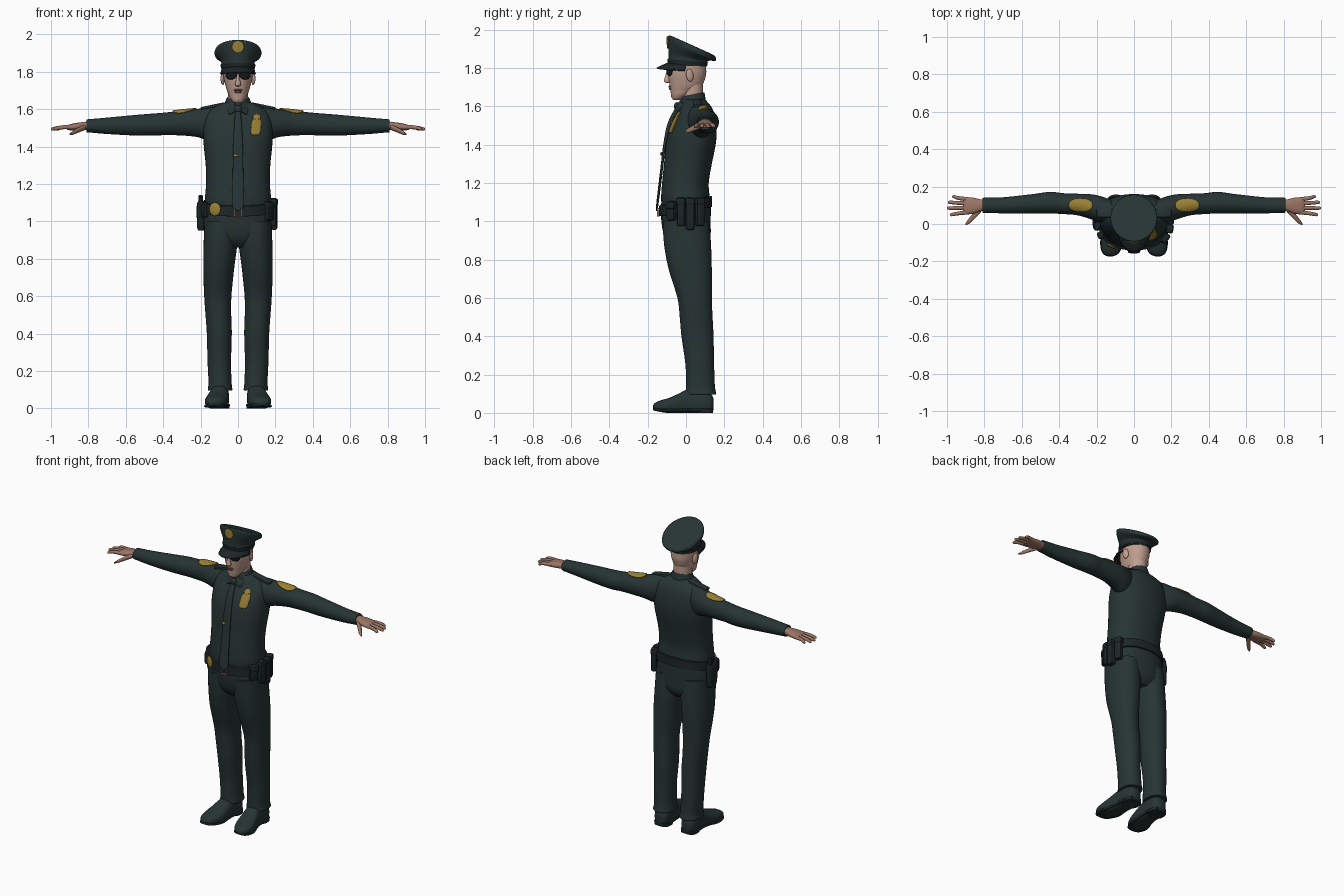
import bpy, bmesh, math
from mathutils import Vector, Matrix
from mathutils.bvhtree import BVHTree


def mat(name, r, g, b):
    m = bpy.data.materials.new(name)
    m.diffuse_color = (r, g, b, 1)
    return m


CLOTH = mat("dark green cloth", 0.020, 0.035, 0.034)
LEATHER = mat("black leather", 0.012, 0.019, 0.020)
FACE = mat("pale skin", 0.52, 0.34, 0.27)
HAND = mat("tan skin", 0.33, 0.18, 0.13)
GOLD = mat("gold", 0.33, 0.22, 0.035)
BLACK = mat("black glass", 0.008, 0.010, 0.011)
LIP = mat("lip", 0.22, 0.10, 0.085)
BUCKLE = mat("copper buckle", 0.36, 0.20, 0.15)


def finish(name, bm, material):
    bmesh.ops.recalc_face_normals(bm, faces=bm.faces)
    me = bpy.data.meshes.new(name)
    bm.to_mesh(me)
    bm.free()
    me.materials.append(material)
    ob = bpy.data.objects.new(name, me)
    bpy.context.collection.objects.link(ob)
    return ob


def spline(rows, sub):
    """Catmull-Rom rows in between the given ones."""
    out = []
    for i in range(len(rows) - 1):
        p0, p1, p2, p3 = (rows[max(0, min(len(rows) - 1, i + k))] for k in (-1, 0, 1, 2))
        for j in range(sub):
            t = j / sub
            out.append([0.5 * (2 * b + (c - a) * t + (2 * a - 5 * b + 4 * c - d) * t * t
                               + (3 * b - a - 3 * c + d) * t ** 3) for a, b, c, d in zip(p0, p1, p2, p3)])
    return out + [list(rows[-1])]


def loft(name, rows, material, axis='z', n=36, e=1.0, sub=5, s=1):
    """Rows: position on axis, centre a, centre b, radius a, radius b, (slope of ring along y)."""
    rows = [tuple(r) + (0,) * (6 - len(r)) for r in rows]
    if sub > 1:
        rows = spline(rows, sub)
    bm = bmesh.new()
    rings = []
    for t, ca, cb, ra, rb, k in rows:
        ring = []
        for i in range(n):
            a = 2 * math.pi * (i + 0.5) / n
            c, d = math.cos(a), math.sin(a)
            u = max(ra, .0005) * math.copysign(abs(c) ** e, c)
            v = max(rb, .0005) * math.copysign(abs(d) ** e, d)
            p = {'z': (ca + u, cb + v, t + k * v), 'x': (t, ca + u, cb + v), 'y': (ca + u, t, cb + v)}[axis]
            ring.append(bm.verts.new((p[0] * s, p[1], max(0, p[2]))))
        rings.append(ring)
    for r0, r1 in zip(rings, rings[1:]):
        for i in range(n):
            bm.faces.new((r0[i], r0[(i + 1) % n], r1[(i + 1) % n], r1[i]))
    bm.faces.new(rings[0])
    bm.faces.new(rings[-1])
    return finish(name, bm, material)


def place(bm, loc, size, rot):
    m = Matrix.Rotation(rot[2], 4, 'Z') @ Matrix.Rotation(rot[1], 4, 'Y') @ Matrix.Rotation(rot[0], 4, 'X')
    bmesh.ops.transform(bm, matrix=Matrix.Translation(loc) @ m, verts=bm.verts)


def box(name, loc, size, material, rot=(0, 0, 0), bevel=.004):
    bm = bmesh.new()
    bmesh.ops.create_cube(bm, size=1)
    bmesh.ops.scale(bm, vec=size, verts=bm.verts)
    bmesh.ops.bevel(bm, geom=bm.edges[:], offset=min(bevel, min(size) * .4), segments=2, profile=.5, affect='EDGES')
    place(bm, loc, size, rot)
    return finish(name, bm, material)


def ball(name, loc, size, material, rot=(0, 0, 0)):
    bm = bmesh.new()
    bmesh.ops.create_uvsphere(bm, u_segments=20, v_segments=12, radius=1)
    bmesh.ops.scale(bm, vec=size, verts=bm.verts)
    place(bm, loc, size, rot)
    return finish(name, bm, material)


def decal(name, target, origin, u, v, direction, e=1.0, lift=.004):
    """Thin plate projected on to the target's surface."""
    me = target.data
    tree = BVHTree.FromPolygons([w.co.copy() for w in me.vertices], [list(p.vertices) for p in me.polygons])
    o, u, v, d = Vector(origin), Vector(u), Vector(v), Vector(direction)
    bm = bmesh.new()
    rings = []
    for k in range(1, 7):
        ring = []
        for i in range(32):
            a = 2 * math.pi * (i + .5) / 32
            c, q = math.cos(a), math.sin(a)
            p = o + (u * math.copysign(abs(c) ** e, c) + v * math.copysign(abs(q) ** e, q)) * k / 6
            hit = tree.ray_cast(p, d)[0]
            ring.append(bm.verts.new((hit if hit else p + d * .4) - d * lift))
        rings.append(ring)
    bm.faces.new(rings[0])
    for r0, r1 in zip(rings, rings[1:]):
        for i in range(32):
            bm.faces.new((r0[i], r0[(i + 1) % 32], r1[(i + 1) % 32], r1[i]))
    ob = finish(name, bm, GOLD)
    sol = ob.modifiers.new("thickness", 'SOLIDIFY')
    sol.thickness, sol.offset = .006, 0
    return ob


# shirt, collar and trousers
torso = loft("shirt", [(1.06, 0, 0, .172, .125), (1.12, 0, -.003, .177, .127), (1.2, 0, -.003, .171, .122),
                       (1.3, 0, .01, .173, .125), (1.4, 0, .025, .183, .13), (1.47, 0, .035, .186, .125),
                       (1.54, 0, .045, .18, .107), (1.59, 0, .052, .155, .085), (1.625, 0, .045, .1, .065),
                       (1.64, 0, .04, .06, .055)], CLOTH, n=48, e=.88)
loft("collar", [(1.59, 0, .032, .082, .076, .15), (1.625, 0, .035, .073, .068, .17),
                (1.66, 0, .036, .06, .06, .2), (1.655, 0, .036, .055, .056, .2)], CLOTH)
loft("hips", [(.86, 0, .012, .1, .08), (.91, 0, .008, .165, .118), (1.0, 0, 0, .184, .129),
              (1.09, 0, 0, .177, .13)], CLOTH, n=48, e=.9)

for s, side in ((1, "left"), (-1, "right")):
    # trouser leg and shoe
    loft(side + "_leg", [(.095, .096, .078, .06, .074), (.1, .096, .078, .066, .08), (.14, .096, .075, .062, .076),
                         (.25, .1, .072, .063, .075), (.4, .1, .06, .067, .084), (.5, .105, .053, .069, .086),
                         (.6, .108, .045, .073, .09), (.75, .103, .022, .083, .113), (.88, .094, .008, .09, .123),
                         (1.0, .092, 0, .088, .122)], CLOTH, e=.92, s=s)
    loft(side + "_shoe", [(-.172, .127, .03, .012, .01), (-.16, .125, .033, .036, .02), (-.135, .122, .035, .052, .03),
                          (-.09, .115, .038, .061, .04), (-.04, .107, .045, .058, .055), (.01, .1, .055, .052, .068),
                          (.09, .098, .055, .05, .07), (.13, .097, .05, .04, .05), (.143, .097, .045, .02, .03)],
         CLOTH, axis='y', e=.8, s=s)
    loft(side + "_sole", [(-.173, .127, .022, .014, .006), (-.16, .125, .018, .04, .008), (-.13, .122, .014, .056, .008),
                          (-.08, .114, .012, .065, .009), (.0, .102, .016, .053, .009), (.09, .098, .016, .054, .01),
                          (.14, .097, .016, .036, .01)], LEATHER, axis='y', e=.5, s=s)
    loft(side + "_heel", [(0, .097, .095, .052, .046), (.02, .097, .095, .052, .048)], LEATHER, e=.7, sub=1, s=s)

    # sleeve with patch, shoulder strap
    arm = loft(side + "_sleeve", [(.08, .06, 1.535, .05, .085), (.16, .075, 1.525, .068, .09),
                                  (.22, .09, 1.526, .068, .075), (.3, .104, 1.526, .058, .067),
                                  (.38, .109, 1.522, .056, .061), (.45, .114, 1.518, .058, .059),
                                  (.55, .108, 1.514, .051, .055), (.7, .1, 1.511, .043, .044),
                                  (.79, .1, 1.511, .041, .036), (.81, .1, 1.511, .039, .034),
                                  (.808, .1, 1.511, .03, .026)], CLOTH, axis='x', s=s)
    decal(side + "_sleeve_patch", arm, (s * .285, .1, 1.8), (.064, 0, 0), (0, .034, 0), (0, 0, -1), .85)
    box(side + "_shoulder_strap", (s * .135, .058, 1.617), (.13, .045, .014), CLOTH, (0, s * .2, 0))
    box(side + "_collar_tip", (s * .032, -.036, 1.6), (.05, .008, .05), CLOTH, (-.5, s * .5, s * .35), .003)

    # hand
    loft(side + "_palm", [(.79, .1, 1.512, .03, .024), (.82, .1, 1.51, .032, .022), (.86, .098, 1.507, .043, .02),
                          (.9, .097, 1.503, .046, .016), (.915, .097, 1.5, .04, .01)], HAND, axis='x', e=.85, s=s)
    for i, (y0, y1, tip) in enumerate(((.132, .146, .972), (.109, .116, .995), (.086, .085, 1.0), (.063, .05, .985))):
        loft(f"{side}_finger_{i + 1}", [(.885, y0, 1.504, .012, .012), (.94, (y0 + y1) / 2, 1.503, .0105, .011),
                                        (tip - .01, y1, 1.495, .009, .009), (tip, y1, 1.493, .003, .003)],
             HAND, axis='x', n=12, s=s)
    loft(side + "_thumb", [(.815, .085, 1.505, .018, .016), (.85, .05, 1.49, .02, .014),
                           (.88, .018, 1.475, .016, .011), (.9, .0, 1.465, .006, .004)], HAND, axis='x', n=14, s=s)

    # ear and sunglasses
    ball(side + "_ear", (s * .082, .02, 1.762), (.01, .02, .033), FACE, (.15, 0, s * .3))
    ball(side + "_lens", (s * .036, -.087, 1.783), (.034, .009, .025), BLACK, (0, s * .12, s * .4))
    box(side + "_glasses_arm", (s * .077, -.022, 1.795), (.005, .09, .008), BLACK, (0, 0, s * .17), .001)
box("glasses_bridge", (0, -.1, 1.792), (.03, .008, .008), BLACK, bevel=.002)

# head
loft("neck", [(1.58, 0, .04, .058, .056), (1.63, 0, .035, .054, .054), (1.72, 0, .032, .056, .058)], FACE)
loft("head", [(1.633, 0, -.048, .014, .014), (1.64, 0, -.044, .028, .028), (1.66, 0, -.03, .043, .048),
              (1.685, 0, -.012, .053, .07), (1.71, 0, .0, .063, .086), (1.76, 0, .006, .075, .098),
              (1.8, 0, .008, .079, .098), (1.85, 0, .01, .08, .096)], FACE, e=.95)
loft("nose", [(1.722, 0, -.094, .008, .008), (1.728, 0, -.097, .016, .016), (1.74, 0, -.098, .015, .016),
              (1.765, 0, -.093, .009, .014), (1.79, 0, -.088, .007, .012)], FACE, n=16)
ball("upper_lip", (0, -.082, 1.703), (.024, .01, .006), LIP)
ball("lower_lip", (0, -.078, 1.692), (.02, .011, .007), LIP)
ball("chin", (0, -.064, 1.655), (.02, .014, .016), FACE)

# peaked cap
cap = loft("cap_crown", [(1.812, 0, .008, .088, .1, -.04), (1.835, 0, .009, .09, .102, -.09),
                         (1.856, 0, .012, .092, .104, -.18), (1.884, 0, .029, .12, .123, -.38),
                         (1.9, 0, .031, .125, .126, -.43), (1.913, 0, .031, .122, .123, -.45),
                         (1.919, 0, .031, .11, .11, -.45), (1.92, 0, .031, .06, .06, -.45),
                         (1.92, 0, .031, .005, .005, -.45)], CLOTH, n=48)
loft("cap_band", [(1.818, 0, .008, .091, .103, -.05), (1.838, 0, .009, .0935, .1055, -.09)], LEATHER, n=48, sub=1)
decal("cap_badge", cap, (0, -.4, 1.933), (.031, 0, 0), (0, 0, .031), (0, 1, 0))
bm = bmesh.new()
grid = [[bm.verts.new(((.088 + .008 * t) * math.sin(a), .008 - (.098 + .064 * t) * math.cos(a),
                       1.832 - .03 * t - .015 * math.sin(a) ** 2)) for t in (0, .33, .66, 1)]
        for a in [math.radians(-85 + 170 * i / 24) for i in range(25)]]
for g0, g1 in zip(grid, grid[1:]):
    for j in range(3):
        bm.faces.new((g0[j], g0[j + 1], g1[j + 1], g1[j]))
visor = finish("cap_visor", bm, LEATHER)
visor.modifiers.new("thickness", 'SOLIDIFY').thickness = .007

# tie, clip and chest badge
loft("tie", [(1.055, 0, -.153, .003, .004), (1.085, 0, -.15, .031, .006), (1.2, 0, -.136, .03, .007),
             (1.3, 0, -.124, .028, .007), (1.4, 0, -.111, .026, .008), (1.5, 0, -.09, .022, .01),
             (1.56, 0, -.062, .017, .012), (1.59, 0, -.045, .015, .012)], CLOTH, n=20, e=.6)
ball("tie_knot", (0, -.046, 1.6), (.022, .017, .022), CLOTH)
box("tie_clip", (-.014, -.124, 1.352), (.036, .012, .008), GOLD, bevel=.002)
ball("tie_clip_stud", (-.014, -.127, 1.352), (.008, .008, .01), GOLD)
decal("chest_badge", torso, (.096, -.4, 1.505), (.025, 0, 0), (.004, 0, .043), (0, 1, 0), .45)
decal("chest_badge_top", torso, (.1, -.4, 1.556), (.018, 0, 0), (0, 0, .016), (0, 1, 0), .8)

# belt with its gear
loft("belt", [(1.05, 0, -.002, .18, .13, .18), (1.052, 0, -.002, .189, .139, .18), (1.106, 0, -.002, .187, .138, .18),
              (1.108, 0, -.002, .176, .128, .18)], LEATHER, n=48, e=.9, sub=1)
for x, z, w, h in ((0, 1.066, .044, .007), (0, 1.028, .044, .007), (-.02, 1.047, .007, .044), (.02, 1.047, .007, .044)):
    box("buckle_bar", (x, -.145, z), (w, .012, h), BUCKLE, bevel=.002)
ball("belt_badge", (-.124, -.118, 1.065), (.034, .008, .036), GOLD, (0, 0, -.5))
for i, (x, y, z, w, h, turn) in enumerate(((.165, -.075, 1.055, .05, .1, .95), (.19, -.025, 1.05, .042, .15, 1.4),
                                           (.193, .022, 1.04, .045, .17, 1.57), (.18, .072, 1.05, .045, .15, 2.0))):
    box(f"belt_pouch_{i + 1}", (x, y, z), (w, .034, h), LEATHER, (0, 0, turn), .01)
    box(f"belt_pouch_flap_{i + 1}", (x, y, z + h / 2 - .022), (w + .006, .042, .04), LEATHER, (0, 0, turn), .01)
loft("holster", [(.95, -.197, .018, .012, .025), (.965, -.198, .016, .02, .036), (1.04, -.198, .012, .023, .042),
                 (1.09, -.197, .01, .023, .045), (1.11, -.197, .008, .015, .038)], LEATHER, e=.65)
box("holster_grip", (-.2, .03, 1.115), (.024, .035, .05), BLACK, (.35, 0, 0), .008)
box("side_pouch", (-.178, -.06, 1.06), (.04, .034, .08), LEATHER, (0, 0, -1.1), .01)

# smooth shading with sharp edges kept
bpy.ops.object.select_all(action='SELECT')
bpy.context.view_layer.objects.active = torso
bpy.ops.object.shade_smooth_by_angle(angle=math.radians(40))
